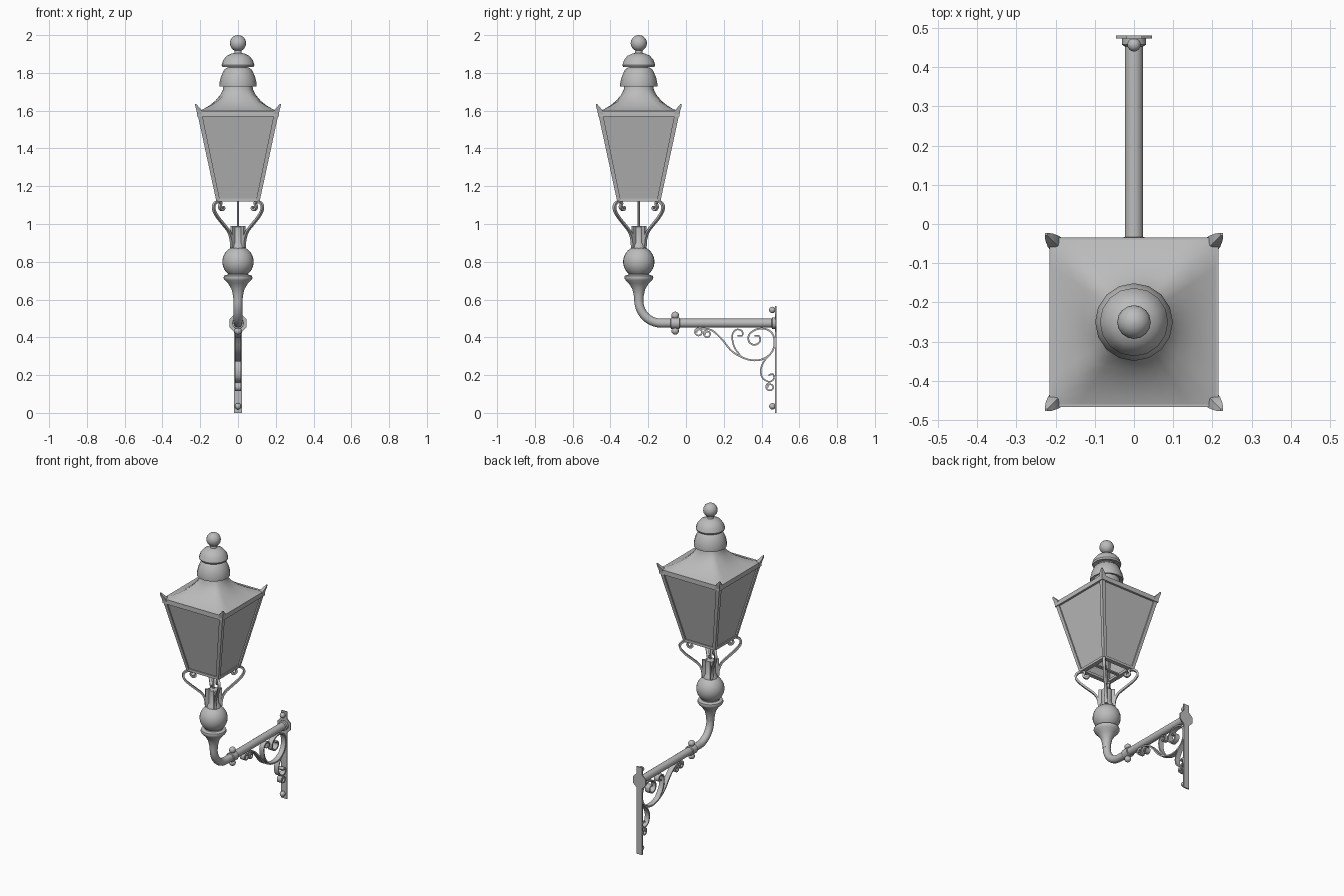
import bpy, bmesh
from math import sin, cos, pi, tau, radians
from mathutils import Vector, Matrix

if "Cube" in bpy.data.objects:
    bpy.data.objects.remove(bpy.data.objects["Cube"])

AXIS = Vector((0, -0.25, 0))      # vertical axis of the lantern
PIPE_Z = 0.475

metal = bpy.data.materials.new("grey_metal")
metal.use_nodes = True
metal.diffuse_color = (0.5, 0.5, 0.5, 1)
metal.node_tree.nodes["Principled BSDF"].inputs["Base Color"].default_value = (0.5, 0.5, 0.5, 1)


def finish(name, bm, smooth=40, offset=AXIS):
    bmesh.ops.recalc_face_normals(bm, faces=bm.faces)
    mesh = bpy.data.meshes.new(name)
    bm.to_mesh(mesh)
    bm.free()
    mesh.materials.append(metal)
    obj = bpy.data.objects.new(name, mesh)
    obj.location = offset
    bpy.context.collection.objects.link(obj)
    if smooth:
        bpy.ops.object.select_all(action='DESELECT')
        obj.select_set(True)
        bpy.context.view_layer.objects.active = obj
        bpy.ops.object.shade_smooth_by_angle(angle=radians(smooth))
    return obj


def loft(bm, rings, caps=True):
    """Skin a list of rings that have the same number of points."""
    rows = [[bm.verts.new(p) for p in ring] for ring in rings]
    n = len(rows[0])
    for a, b in zip(rows, rows[1:]):
        for i in range(n):
            j = (i + 1) % n
            bm.faces.new((a[i], a[j], b[j], b[i]))
    if caps:
        bm.faces.new(rows[0])
        bm.faces.new(rows[-1])


def circle(r, z, n=20):
    return [(r * cos(tau * i / n), r * sin(tau * i / n), z) for i in range(n)]


def square(h, z):
    return [(h, h, z), (-h, h, z), (-h, -h, z), (h, -h, z)]


def lathe(name, profile, n=20, smooth=40, matrix=None, offset=AXIS):
    bm = bmesh.new()
    loft(bm, [circle(r, z, n) for r, z in profile])
    if matrix:
        bm.transform(matrix)
    return finish(name, bm, smooth, offset)


def ball(r, z, start=10, end=170, steps=10):
    angles = [radians(start + (end - start) * i / steps) for i in range(steps + 1)]
    return [(r * sin(a), z - r * cos(a)) for a in angles]


def box(bm, center, size):
    m = Matrix.Translation(center) @ Matrix.Diagonal((*size, 1))
    bmesh.ops.create_cube(bm, size=1, matrix=m)


def spline(points, steps=5):
    """Smooth curve through 2D points."""
    p = [Vector(q) for q in points]
    p = [2 * p[0] - p[1]] + p + [2 * p[-1] - p[-2]]
    out = []
    for a, b, c, d in zip(p, p[1:], p[2:], p[3:]):
        for i in range(steps):
            t = i / steps
            out.append(0.5 * (2 * b + (c - a) * t + (2 * a - 5 * b + 4 * c - d) * t * t
                              + (3 * b - a - 3 * c + d) * t ** 3))
    return out + [p[-2]]


def ribbon(bm, points, width, thick):
    """Flat strip following a curve in the YZ plane, with its width along X."""
    path = spline(points)
    rings = []
    for i, p in enumerate(path):
        t = (path[min(i + 1, len(path) - 1)] - path[max(i - 1, 0)]).normalized()
        n = Vector((-t.y, t.x)) * thick / 2
        rings.append([(s * width / 2, *(p + k * n)) for s, k in ((1, 1), (-1, 1), (-1, -1), (1, -1))])
    loft(bm, rings)


def curl(cy, cz, r, start, turns):
    """Points of a spiral winding inwards."""
    n = 9
    return [(cy + r * (1 - 0.5 * i / n) * cos(start + turns * tau * i / n),
             cz + r * (1 - 0.5 * i / n) * sin(start + turns * tau * i / n)) for i in range(n + 1)]


# Finial and chimney caps
lathe("finial", [(0.03, 1.885), (0.019, 1.9), (0.019, 1.915)] + ball(0.043, 1.957, 25, 175), 16)
lathe("upper_cap", [(0.05, 1.815), (0.05, 1.84), (0.083, 1.832), (0.087, 1.842), (0.078, 1.868),
                    (0.06, 1.89), (0.035, 1.902), (0.02, 1.905)], 16)
lathe("lower_cap", [(0.07, 1.715), (0.07, 1.74), (0.098, 1.728), (0.099, 1.742), (0.092, 1.775),
                    (0.075, 1.815), (0.06, 1.827), (0.04, 1.83)], 16)

# Concave roof blending from a square eave to a round collar
bm = bmesh.new()
rings = []
for half, z, blend in ((0.21, 1.598, 1), (0.185, 1.607, 1), (0.15, 1.628, 0.85), (0.12, 1.652, 0.6),
                       (0.095, 1.682, 0.3), (0.08, 1.71, 0.08), (0.076, 1.735, 0)):
    ring = []
    for i in range(32):
        a = tau * i / 32
        to_square = 1 / max(abs(cos(a)), abs(sin(a)))
        r = half * (1 + (to_square - 1) * blend)
        ring.append((r * cos(a), r * sin(a), z))
    rings.append(ring)
loft(bm, rings, caps=False)
finish("roof", bm)

# Square frames at the eave and at the foot of the glass
def square_frame(name, outer, inner, low, high):
    bm = bmesh.new()
    loft(bm, [square(inner, low), square(outer, low), square(outer, high), square(inner, high),
              square(inner, low)], caps=False)
    bmesh.ops.remove_doubles(bm, verts=bm.verts, dist=0.0001)
    finish(name, bm, 0)

square_frame("eave_frame", 0.216, 0.19, 1.568, 1.598)
square_frame("base_frame", 0.116, 0.088, 1.118, 1.134)

# Glass panes as a thin tapered shell
bm = bmesh.new()
loft(bm, [square(0.108, 1.13), square(0.203, 1.57), square(0.199, 1.57), square(0.104, 1.13)], caps=False)
finish("glass_panes", bm, 0)

# Corner posts, eave horns and scrolled supports, repeated at four corners
posts, horns, arms = bmesh.new(), bmesh.new(), bmesh.new()
for sx, sy in ((1, 1), (-1, 1), (-1, -1), (1, -1)):
    def corner(h, s, z):
        return [(sx * h + dx * s, sy * h + dy * s, z) for dx, dy in ((1, 1), (-1, 1), (-1, -1), (1, -1))]
    loft(posts, [corner(0.105, 0.01, 1.122), corner(0.2, 0.012, 1.572)])
    loft(horns, [corner(0.2, 0.015, 1.575), corner(0.206, 0.014, 1.602),
                 corner(0.217, 0.009, 1.62), corner(0.224, 0.003, 1.636)])
finish("corner_posts", posts, 0)
finish("eave_horns", horns, 30)
for k in range(4):
    part = bmesh.new()
    ribbon(part, [(0.115, 1.092), (0.108, 1.082), (0.122, 1.075), (0.137, 1.09), (0.13, 1.112),
                  (0.155, 1.118), (0.18, 1.1), (0.178, 1.07), (0.15, 1.035), (0.105, 0.995),
                  (0.068, 0.96), (0.05, 0.92), (0.045, 0.875)], 0.016, 0.012)
    box(part, (0, 0.034, 0.932), (0.014, 0.03, 0.115))
    part.transform(Matrix.Rotation(pi / 4 + k * pi / 2, 4, 'Z'))
    mesh = bpy.data.meshes.new("arm_part")
    part.to_mesh(mesh)
    part.free()
    arms.from_mesh(mesh)
    bpy.data.meshes.remove(mesh)
finish("scroll_supports", arms)

# Centre rod, cross bar and vase-shaped stem
lathe("centre_rod", [(0.006, 0.86), (0.006, 1.13)], 8)
bm = bmesh.new()
box(bm, (0, 0, 1.126), (0.2, 0.02, 0.008))
finish("base_cross_bar", bm, 0)
lathe("stem_collar", [(0.044, 0.865), (0.038, 0.89), (0.03, 0.9), (0.03, 0.985), (0.012, 0.99)], 12)
lathe("stem_vase", [(0.024, 0.59), (0.026, 0.62), (0.034, 0.655), (0.052, 0.685), (0.07, 0.702),
                    (0.077, 0.715), (0.074, 0.726), (0.055, 0.732)] + ball(0.083, 0.8, 40, 150), 24, 50)

# Bent pipe running back to the wall
bm = bmesh.new()
bend = 0.12
path = [(0, 0.62, 0)] + [(bend * (1 - cos(a)), PIPE_Z + bend * (1 - sin(a)), a)
                         for a in (pi / 2 * i / 10 for i in range(11))] + [(0.725, PIPE_Z, pi / 2)]
loft(bm, [[(0.0235 * cos(t), y + 0.0235 * sin(t) * cos(a), z + 0.0235 * sin(t) * sin(a))
           for t in (tau * i / 16 for i in range(16))] for y, z, a in path])
finish("bent_pipe", bm)

# Pipe coupling and wall flange, turned to lie along the pipe
along = Matrix.Rotation(-pi / 2, 4, 'X')
lathe("pipe_coupling", [(0.025, -0.024), (0.03, -0.022), (0.03, 0.022), (0.025, 0.024)], 16, 40,
      along, (0, -0.057, PIPE_Z))
lathe("wall_flange", [(0.024, -0.022), (0.031, -0.018), (0.031, 0.0)], 16, 40, along, (0, 0.475, PIPE_Z))
lathe("wall_rosette", [(0.05, -0.007), (0.05, 0.0)], 8, 0,
      along @ Matrix.Rotation(pi / 8, 4, 'Z'), (0, 0.48, PIPE_Z))
for side in (1, -1):
    lathe("coupling_bolt", ball(0.02, 0), 12, 40, None, (0, -0.057, PIPE_Z + side * 0.041))

# Wall strip with two bolts
bm = bmesh.new()
box(bm, (0, 0.476, 0.283), (0.04, 0.008, 0.566))
finish("wall_strip", bm, 0, (0, 0, 0))
for z in (0.035, 0.545):
    lathe("wall_bolt", ball(0.017, 0) + [(0.008, 0.02)], 12, 40, along, (0, 0.457, z))

# Scrolled bracket below the pipe
bm = bmesh.new()
ribbon(bm, [(0.05, 0.435), (0.09, 0.447), (0.14, 0.435), (0.19, 0.39), (0.245, 0.325), (0.32, 0.285),
            (0.39, 0.28), (0.445, 0.31), (0.468, 0.36), (0.46, 0.415), (0.425, 0.443), (0.375, 0.443),
            (0.335, 0.415), (0.333, 0.378), (0.36, 0.36), (0.39, 0.375), (0.388, 0.405), (0.362, 0.408)],
       0.032, 0.009)
ribbon(bm, [(0.29, 0.3), (0.255, 0.35), (0.245, 0.41), (0.265, 0.44), (0.295, 0.435), (0.298, 0.41),
            (0.272, 0.408)], 0.032, 0.008)
ribbon(bm, [(0.45, 0.315), (0.415, 0.275), (0.396, 0.23), (0.405, 0.185), (0.44, 0.165), (0.465, 0.18),
            (0.46, 0.205), (0.437, 0.2)], 0.032, 0.008)
for cy, cz, r in ((0.068, 0.428, 0.023), (0.113, 0.418, 0.021), (0.445, 0.137, 0.023)):
    ribbon(bm, curl(cy, cz, r, pi / 2, 1.3), 0.032, 0.008)
finish("scroll_bracket", bm, 40, (0, 0, 0))
